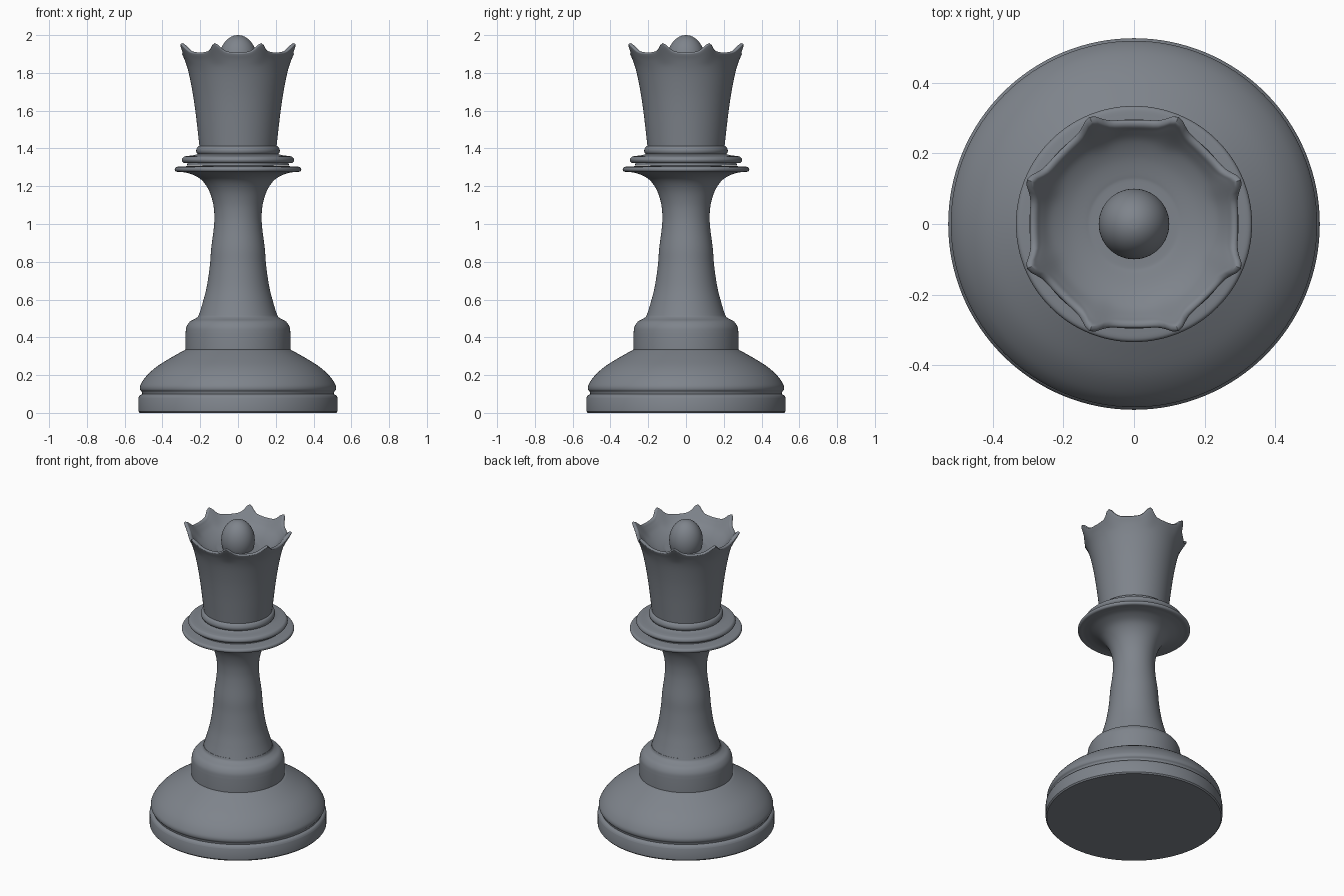
import bpy
import math
from mathutils import Vector

SIDES = 128
POINTS = 8  # crown points

old = bpy.data.objects.get("Cube")
if old:
    bpy.data.objects.remove(old, do_unlink=True)

grey = bpy.data.materials.new("slate grey")
grey.use_nodes = True
grey.diffuse_color = (0.21, 0.23, 0.26, 1)
grey.node_tree.nodes["Principled BSDF"].inputs["Base Color"].default_value = (0.21, 0.23, 0.26, 1)


def smooth_run(points, steps=5):
    """Catmull-Rom curve through (radius, height) points."""
    p = [Vector(q) for q in points]
    if len(p) < 3:
        return p
    p = [2 * p[0] - p[1]] + p + [2 * p[-1] - p[-2]]
    out = []
    for a, b, c, d in zip(p, p[1:], p[2:], p[3:]):
        for i in range(steps):
            t = i / steps
            out.append(0.5 * (2 * b + (c - a) * t + (2 * a - 5 * b + 4 * c - d) * t * t
                              + (3 * b - a - 3 * c + d) * t ** 3))
    return out + [p[-2]]


def lathe(name, runs, warp=None):
    """Spin smooth runs about z; corners between runs stay sharp."""
    profile = []
    for run in runs:
        for q in smooth_run(run):
            if not profile or (q - profile[-1]).length > 1e-4:
                profile.append(q)
    verts, rings = [], []
    for r, z in profile:
        if r < 1e-4:
            rings.append([len(verts)] * SIDES)
            verts.append((0, 0, z))
            continue
        rings.append(list(range(len(verts), len(verts) + SIDES)))
        for i in range(SIDES):
            a = 2 * math.pi * i / SIDES
            rr, zz = warp(r, z, a) if warp else (r, z)
            verts.append((rr * math.cos(a), rr * math.sin(a), zz))
    faces = []
    for low, high in zip(rings, rings[1:]):
        for i in range(SIDES):
            j = (i + 1) % SIDES
            faces.append(tuple(dict.fromkeys((low[i], low[j], high[j], high[i]))))
    mesh = bpy.data.meshes.new(name)
    mesh.from_pydata(verts, [], faces)
    mesh.materials.append(grey)
    obj = bpy.data.objects.new(name, mesh)
    bpy.context.collection.objects.link(obj)
    bpy.ops.object.select_all(action="DESELECT")
    obj.select_set(True)
    bpy.context.view_layer.objects.active = obj
    bpy.ops.object.shade_smooth_by_angle(angle=math.radians(35))
    return obj


def crown_points(r, z, a):
    """Pull the rim up and out at evenly spaced points."""
    pitch = 2 * math.pi / POINTS
    off = (a % pitch) - pitch / 2
    peak = 0.75 * math.exp(-(off / 0.10) ** 2) + 0.25 * math.exp(-(off / 0.22) ** 2)
    rim = max(0, min(1, (z - 1.84) / 0.06)) * max(0, min(1, (r - 0.20) / 0.06))
    rim = rim * rim * (3 - 2 * rim)
    return r + 0.034 * peak * rim, z + 0.05 * peak * rim


# Foot: plinth, groove and domed shoulder
lathe("base", [
    [(0, 0), (0.52, 0)],
    [(0.52, 0), (0.527, 0.008)],
    [(0.527, 0.008), (0.527, 0.08)],
    [(0.527, 0.08), (0.52, 0.092), (0.507, 0.1)],
    [(0.507, 0.1), (0.51, 0.112), (0.519, 0.125), (0.515, 0.15), (0.485, 0.195),
     (0.43, 0.245), (0.35, 0.295), (0.278, 0.335)],
    [(0.278, 0.335), (0, 0.335)],
])

# Collar above the foot
lathe("lower_collar", [
    [(0.278, 0.33), (0.278, 0.42)],
    [(0.278, 0.42), (0.273, 0.455), (0.255, 0.483), (0.228, 0.498), (0.212, 0.51), (0.206, 0.525)],
    [(0.206, 0.525), (0, 0.525)],
])

# Waisted stem flaring into the wide disc
lathe("stem", [
    [(0.206, 0.52), (0.185, 0.59), (0.165, 0.67), (0.149, 0.78), (0.142, 0.87), (0.129, 0.97),
     (0.125, 1.04), (0.132, 1.11), (0.155, 1.18), (0.195, 1.235), (0.25, 1.265), (0.3, 1.276)],
    [(0.3, 1.276), (0.326, 1.277), (0.335, 1.288), (0.328, 1.301), (0.3, 1.305)],
    [(0.3, 1.305), (0, 1.314)],
])

# Second disc and neck ring
lathe("upper_disc", [
    [(0, 1.31), (0.27, 1.31)],
    [(0.27, 1.31), (0.268, 1.322)],
    [(0.268, 1.322), (0.288, 1.324), (0.297, 1.339), (0.288, 1.355), (0.27, 1.36)],
    [(0.27, 1.36), (0.235, 1.364), (0.213, 1.37)],
    [(0.213, 1.37), (0.22, 1.38), (0.221, 1.393), (0.214, 1.408), (0.202, 1.415)],
    [(0.202, 1.415), (0, 1.415)],
])

# Flared cup with a scalloped rim and hollow bowl
lathe("crown", [
    [(0, 1.41), (0.204, 1.41)],
    [(0.204, 1.41), (0.214, 1.5), (0.226, 1.6), (0.241, 1.7), (0.261, 1.8), (0.279, 1.86), (0.293, 1.893)],
    [(0.293, 1.893), (0.295, 1.901), (0.288, 1.907), (0.276, 1.904), (0.262, 1.888),
     (0.235, 1.862), (0.19, 1.838), (0.14, 1.824), (0.11, 1.82), (0, 1.82)],
], crown_points)

# Egg-shaped finial in the bowl
lathe("finial", [
    [(0.1 * math.cos(t), 1.87 + 0.13 * math.sin(t))
     for t in (math.radians(d) for d in range(-30, 91, 10))],
])
